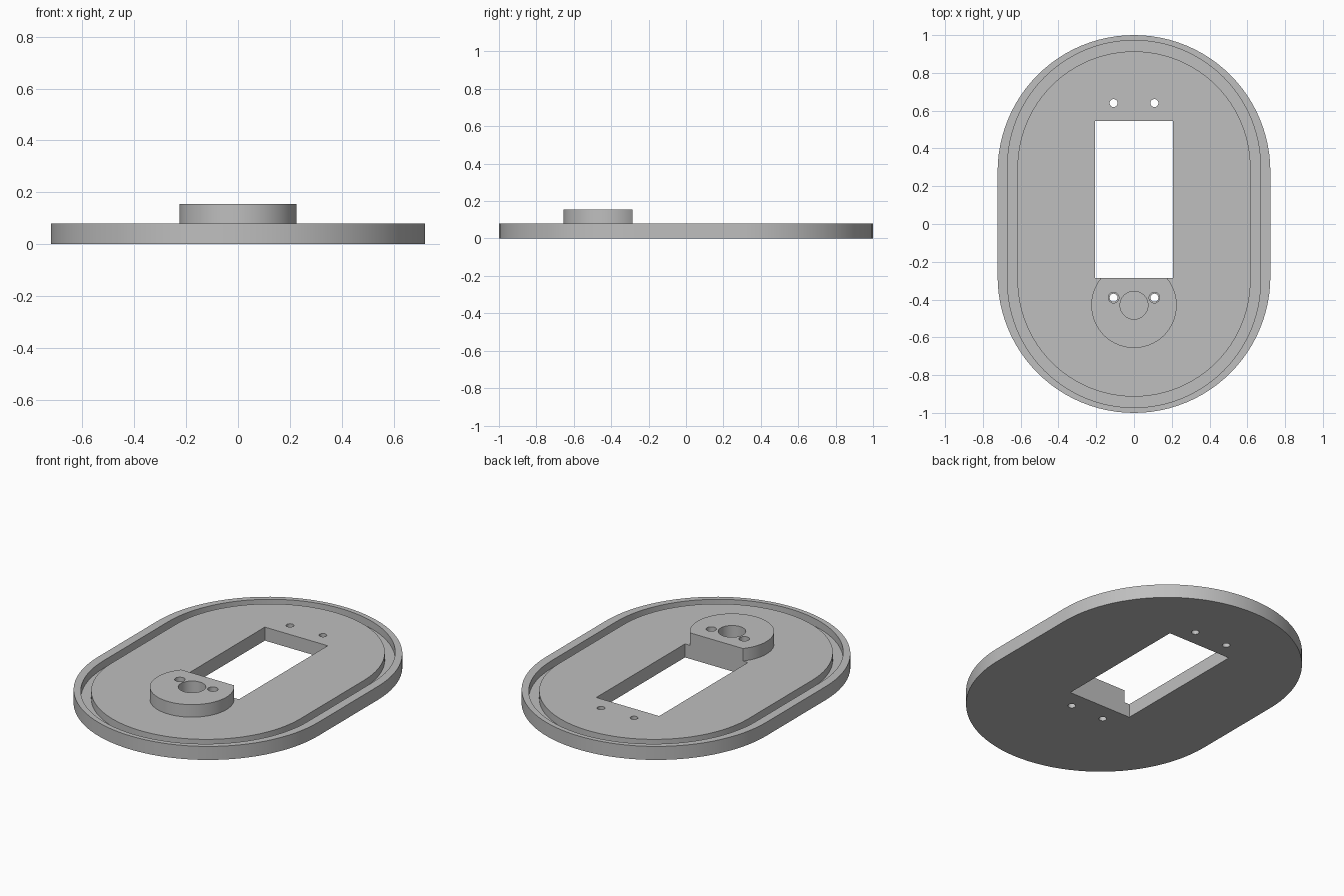
import bpy, bmesh
from math import pi, sin, cos, radians

default = bpy.data.objects.get("Cube")
if default:
    bpy.data.objects.remove(default, do_unlink=True)

grey = bpy.data.materials.new("plain grey")
grey.use_nodes = True
colour = (0.52, 0.52, 0.52, 1)
grey.diffuse_color = colour
grey.node_tree.nodes["Principled BSDF"].inputs["Base Color"].default_value = colour


def prism(name, outline, bottom, top):
    """Extrude a closed outline upwards into a solid."""
    bm = bmesh.new()
    base = bm.faces.new([bm.verts.new((x, y, bottom)) for x, y in outline])
    grown = bmesh.ops.extrude_face_region(bm, geom=[base])["geom"]
    raised = [v for v in grown if isinstance(v, bmesh.types.BMVert)]
    bmesh.ops.translate(bm, verts=raised, vec=(0, 0, top - bottom))
    bmesh.ops.recalc_face_normals(bm, faces=bm.faces)
    mesh = bpy.data.meshes.new(name)
    bm.to_mesh(mesh)
    bm.free()
    mesh.materials.append(grey)
    obj = bpy.data.objects.new(name, mesh)
    bpy.context.collection.objects.link(obj)
    return obj


def circle(x, y, radius, sides=32):
    return [(x + radius * cos(2 * pi * i / sides), y + radius * sin(2 * pi * i / sides))
            for i in range(sides)]


def stadium(half_width, half_length, steps=48):
    """Straight sides closed by a half circle at each end."""
    straight = half_length - half_width
    half = [(half_width * cos(pi * i / steps), straight + half_width * sin(pi * i / steps))
            for i in range(steps + 1)]
    return half + [(-x, -y) for x, y in half]


def combine(target, tool, operation):
    mod = target.modifiers.new(operation, 'BOOLEAN')
    mod.operation = operation
    mod.solver = 'EXACT'
    mod.object = tool
    bpy.context.view_layer.objects.active = target
    bpy.ops.object.modifier_apply(modifier=mod.name)
    bpy.data.objects.remove(tool, do_unlink=True)


PLATE_TOP, BOSS_TOP, GROOVE_FLOOR = 0.08, 0.154, 0.035
BOSS_Y, HOLE_X = -0.43, 0.108

# Plate with a rim, a groove and a raised middle
plate = prism("base_plate", stadium(0.722, 1.0), 0, PLATE_TOP)
combine(plate, prism("groove", stadium(0.67, 0.972), GROOVE_FLOOR, 0.3), 'DIFFERENCE')
combine(plate, prism("raised_middle", stadium(0.617, 0.914), 0.015, PLATE_TOP), 'UNION')

# Round boss with a blind socket
combine(plate, prism("boss", circle(0, BOSS_Y, 0.226, 96), 0.025, BOSS_TOP), 'UNION')
combine(plate, prism("socket", circle(0, BOSS_Y, 0.074, 48), 0.07, 0.3), 'DIFFERENCE')

# Window, which also trims the boss flat
window = [(-0.206, -0.285), (0.206, -0.285), (0.206, 0.545), (-0.206, 0.545)]
combine(plate, prism("window", window, -0.1, 0.3), 'DIFFERENCE')

# Screw holes, wider where they pass through the boss
for x in (-HOLE_X, HOLE_X):
    for y in (0.64, -0.39):
        combine(plate, prism("screw_hole", circle(x, y, 0.021), -0.1, 0.3), 'DIFFERENCE')
    combine(plate, prism("wide_hole", circle(x, -0.39, 0.028), PLATE_TOP, 0.3), 'DIFFERENCE')

bpy.ops.object.select_all(action='DESELECT')
plate.select_set(True)
bpy.context.view_layer.objects.active = plate
bpy.ops.object.shade_smooth_by_angle(angle=radians(30))
